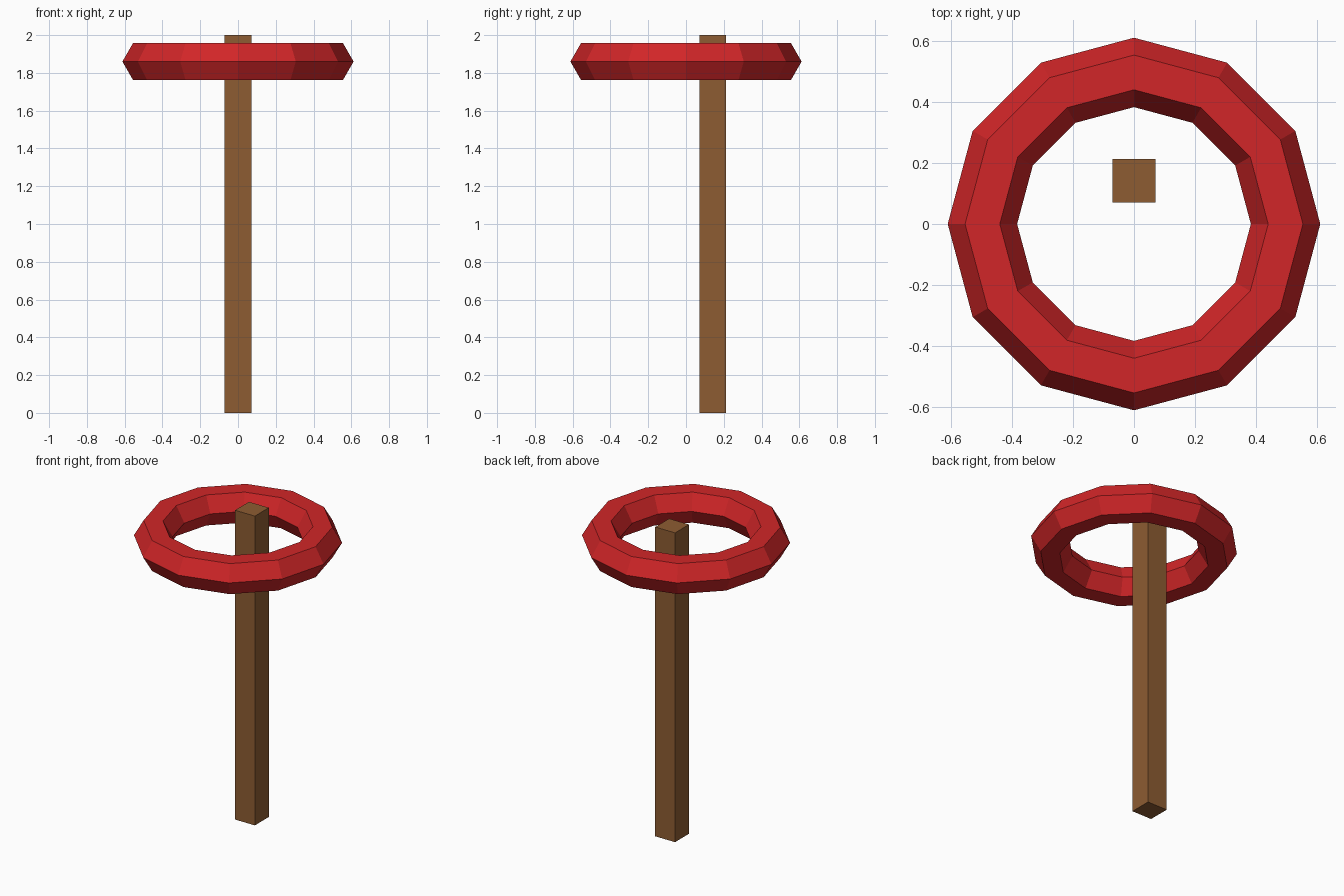
import bpy

if "Cube" in bpy.data.objects:
    bpy.data.objects.remove(bpy.data.objects["Cube"])


def material(name, rgb):
    mat = bpy.data.materials.new(name)
    mat.diffuse_color = (*rgb, 1.0)
    mat.use_nodes = True
    mat.node_tree.nodes["Principled BSDF"].inputs["Base Color"].default_value = mat.diffuse_color
    return mat


red = material("red", (0.64, 0.019, 0.021))
wood = material("wood brown", (0.27, 0.107, 0.032))

# Square wooden post, set behind the ring's centre
bpy.ops.mesh.primitive_cube_add(size=1, location=(0, 0.142, 1.0))
post = bpy.context.object
post.name = "post"
post.scale = (0.142, 0.142, 2.0)
bpy.ops.object.transform_apply(location=False, rotation=False, scale=True)
post.data.materials.append(wood)

# Faceted ring: twelve segments with a hexagonal cross-section
bpy.ops.mesh.primitive_torus_add(
    major_segments=12, minor_segments=6,
    major_radius=0.498, minor_radius=0.114, location=(0, 0, 1.86))
ring = bpy.context.object
ring.name = "ring"
ring.data.materials.append(red)

for obj in (post, ring):
    obj.data.shade_flat()
